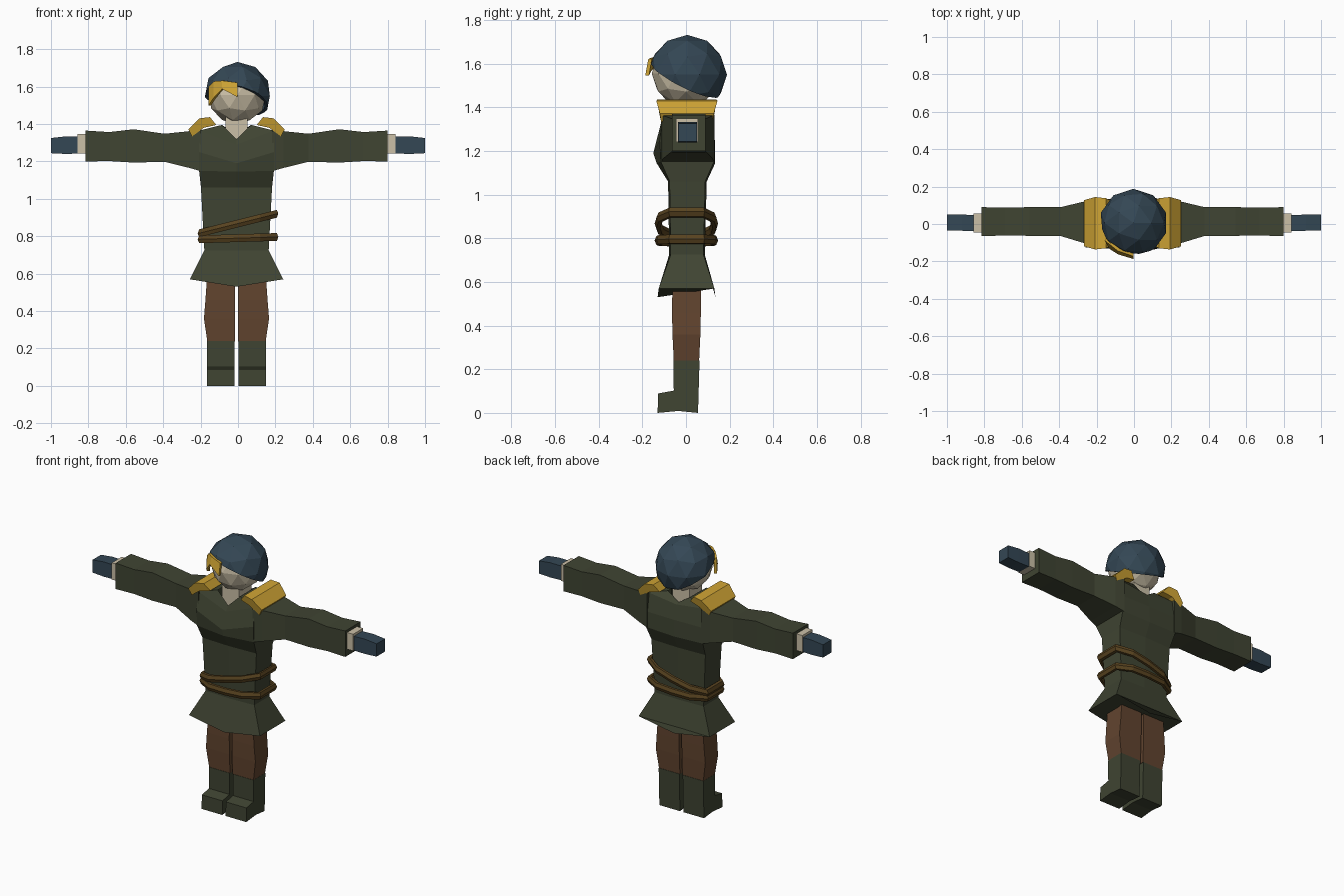
import bpy, bmesh, math
from mathutils import Vector

if "Cube" in bpy.data.objects:
    bpy.data.objects.remove(bpy.data.objects["Cube"])

CX = -0.008  # symmetry axis of the body


def mat(name, rgb):
    m = bpy.data.materials.new(name)
    m.diffuse_color = (*rgb, 1)
    m.use_nodes = True
    m.node_tree.nodes["Principled BSDF"].inputs["Base Color"].default_value = m.diffuse_color
    return m


GREEN = mat("coat green", (0.050, 0.058, 0.032))
BLUE = mat("slate blue", (0.034, 0.063, 0.090))
GOLD = mat("gold", (0.62, 0.37, 0.035))
BEIGE = mat("skin beige", (0.60, 0.53, 0.39))
BROWN = mat("trouser brown", (0.120, 0.058, 0.028))
BELT = mat("belt brown", (0.098, 0.056, 0.014))


def finish(name, bm, material):
    bmesh.ops.recalc_face_normals(bm, faces=bm.faces)
    me = bpy.data.meshes.new(name)
    bm.to_mesh(me)
    bm.free()
    ob = bpy.data.objects.new(name, me)
    me.materials.append(material)
    bpy.context.collection.objects.link(ob)
    return ob


def loft(name, rings, material, caps=(True, True)):
    """Skin a list of equal-length point rings."""
    bm = bmesh.new()
    vs = [[bm.verts.new(p) for p in r] for r in rings]
    n = len(vs[0])
    for a, b in zip(vs, vs[1:]):
        for i in range(n):
            j = (i + 1) % n
            bm.faces.new((a[i], a[j], b[j], b[i]))
    if caps[0]:
        bm.faces.new(vs[0])
    if caps[1]:
        bm.faces.new(vs[-1])
    return finish(name, bm, material)


def rect_z(x0, x1, y0, y1, z):
    return [(x0, y0, z), (x1, y0, z), (x1, y1, z), (x0, y1, z)]


def rect_x(x, y0, y1, z0, z1):
    return [(x, y0, z0), (x, y1, z0), (x, y1, z1), (x, y0, z1)]


# Coat body: half width, corner z, front y, back y, centre front y/z, centre back y/z
body = [
    (0.250, 0.57, -0.125, 0.130, -0.130, 0.53, 0.135, 0.53),
    (0.172, 0.725, -0.070, 0.080, -0.077, 0.725, 0.086, 0.725),
    (0.190, 1.06, -0.075, 0.088, -0.082, 1.06, 0.095, 1.06),
    (0.200, 1.15, -0.115, 0.128, -0.135, 1.145, 0.134, 1.145),
    (0.200, 1.25, -0.120, 0.128, -0.150, 1.19, 0.132, 1.25),
    (0.200, 1.365, -0.105, 0.110, -0.110, 1.29, 0.110, 1.34),
    (0.078, 1.395, -0.080, 0.080, -0.088, 1.32, 0.085, 1.345),
]
rings = []
for w, z, yf, yb, cyf, czf, cyb, czb in body:
    rings.append([(CX - w, yf, z), (CX, cyf, czf), (CX + w, yf, z),
                  (CX + w, yb, z), (CX, cyb, czb), (CX - w, yb, z)])
loft("coat_body", rings, GREEN, (True, False))

# Neck and head
loft("neck", [rect_z(CX - 0.06, CX + 0.06, -0.065, 0.06, z) for z in (1.28, 1.45)], BEIGE)
bm = bmesh.new()
bmesh.ops.create_icosphere(bm, subdivisions=2, radius=0.157)
bmesh.ops.translate(bm, verts=bm.verts, vec=(-0.003, 0, 1.555))
finish("head", bm, BEIGE)

# Helmet: faceted sphere cut by a tilted plane
bm = bmesh.new()
bmesh.ops.create_icosphere(bm, subdivisions=2, radius=0.182)
bmesh.ops.translate(bm, verts=bm.verts, vec=(-0.003, 0.006, 1.55))
bmesh.ops.bisect_plane(bm, geom=bm.verts[:] + bm.edges[:] + bm.faces[:],
                       plane_co=(0, 0, 1.525), plane_no=(0.26, 0.5, 1), clear_inner=True)
helmet = finish("helmet", bm, BLUE)
sol = helmet.modifiers.new("rim", "SOLIDIFY")
sol.thickness = 0.018
sol.offset = -1

# Gold visor wrapped around the front of the helmet: x, top z, bottom z
visor = [(-0.158, 1.60, 1.50), (-0.13, 1.628, 1.54), (-0.085, 1.632, 1.588), (-0.004, 1.622, 1.545)]


def visor_point(x, z, r):
    k = r / 0.187
    y = -math.sqrt(max(0.187 ** 2 - x * x - (z - 1.55) ** 2, 0.003))
    return (x * k, y * k, z)


loft("visor", [[visor_point(x, zt, 0.187), visor_point(x, zb, 0.187),
                visor_point(x, zb, 0.170), visor_point(x, zt, 0.170)]
               for x, zt, zb in visor], GOLD)

# Paired parts
for side, s in (("left", 1), ("right", -1)):
    def X(v):
        return CX + s * v

    # Sleeve: x, y range, z range
    arm = [(0.19, -0.115, 0.130, 1.148, 1.365), (0.25, -0.105, 0.122, 1.165, 1.362),
           (0.385, -0.064, 0.090, 1.198, 1.348), (0.55, -0.063, 0.090, 1.194, 1.372),
           (0.68, -0.062, 0.088, 1.202, 1.357), (0.808, -0.064, 0.090, 1.2, 1.365)]
    loft(side + "_sleeve", [rect_x(X(a[0]), *a[1:]) for a in arm], GREEN)

    # Cuff and gloved hand
    loft(side + "_cuff", [rect_x(X(x), -0.045, 0.055, 1.242, 1.348) for x in (0.79, 0.85)], BEIGE)
    loft(side + "_hand", [rect_x(s * 0.83, -0.038, 0.048, 1.243, 1.332),
                          rect_x(s * 0.92, -0.036, 0.05, 1.240, 1.334),
                          rect_x(s * 1.0, -0.034, 0.05, 1.244, 1.325)], BLUE)

    # Shoulder board: bent profile run front to back, narrower at both ends
    prof = [(0.238, 1.333), (0.258, 1.372), (0.200, 1.430), (0.142, 1.437), (0.108, 1.395), (0.175, 1.380)]
    ends = [0.118, 0.124, 0.140, 0.134, 0.118, 0.128]
    loft(side + "_shoulder_board",
         [[(X(x), 0.004 + d * e, z) for (x, z), e in zip(prof, ends)] for d in (-1, 1)], GOLD)

    # Trouser leg
    leg = [(0.156, -0.056, 0.060, 0.238), (0.174, -0.062, 0.066, 0.36),
           (0.166, -0.064, 0.068, 0.46), (0.156, -0.062, 0.068, 0.60)]
    loft(side + "_trouser_leg", [rect_z(X(0.009), X(w), a, b, z) for w, a, b, z in leg], BROWN)

    # Boot: side outline swept across its width
    boot = [(-0.13, 0.003), (-0.035, 0.012), (0.055, 0.003), (0.062, 0.242),
            (-0.058, 0.242), (-0.056, 0.105), (-0.128, 0.092)]
    boot = [(y, max(0, z - 0.003)) for y, z in boot]
    loft(side + "_boot", [[(X(x), y, z) for y, z in boot] for x in (0.012, 0.157)], GREEN)

# Two tilted belts: rounded loop with a hexagonal section
loop = [(0.200, -0.072), (0.200, 0.078), (0.115, 0.122), (0, 0.130), (-0.115, 0.122),
        (-0.200, 0.078), (-0.200, -0.072), (-0.115, -0.118), (0, -0.127), (0.115, -0.118)]
for name, z0, slope in (("lower_belt", 0.790, 0.03), ("upper_belt", 0.868, 0.25)):
    rings = []
    for i, (x, y) in enumerate(loop):
        p, q = Vector(loop[i - 1]), Vector(loop[(i + 1) % len(loop)])
        t = (q - p).normalized()
        nx, ny = t.y, -t.x
        ring = []
        for k in range(6):
            a = k * math.pi / 3
            r, h = 0.017 * math.cos(a), 0.024 * math.sin(a)
            px, py = x + nx * r, y + ny * r
            ring.append((px, py, z0 + slope * px + h))
        rings.append(ring)
    loft(name, rings + rings[:1], BELT, (False, False))
